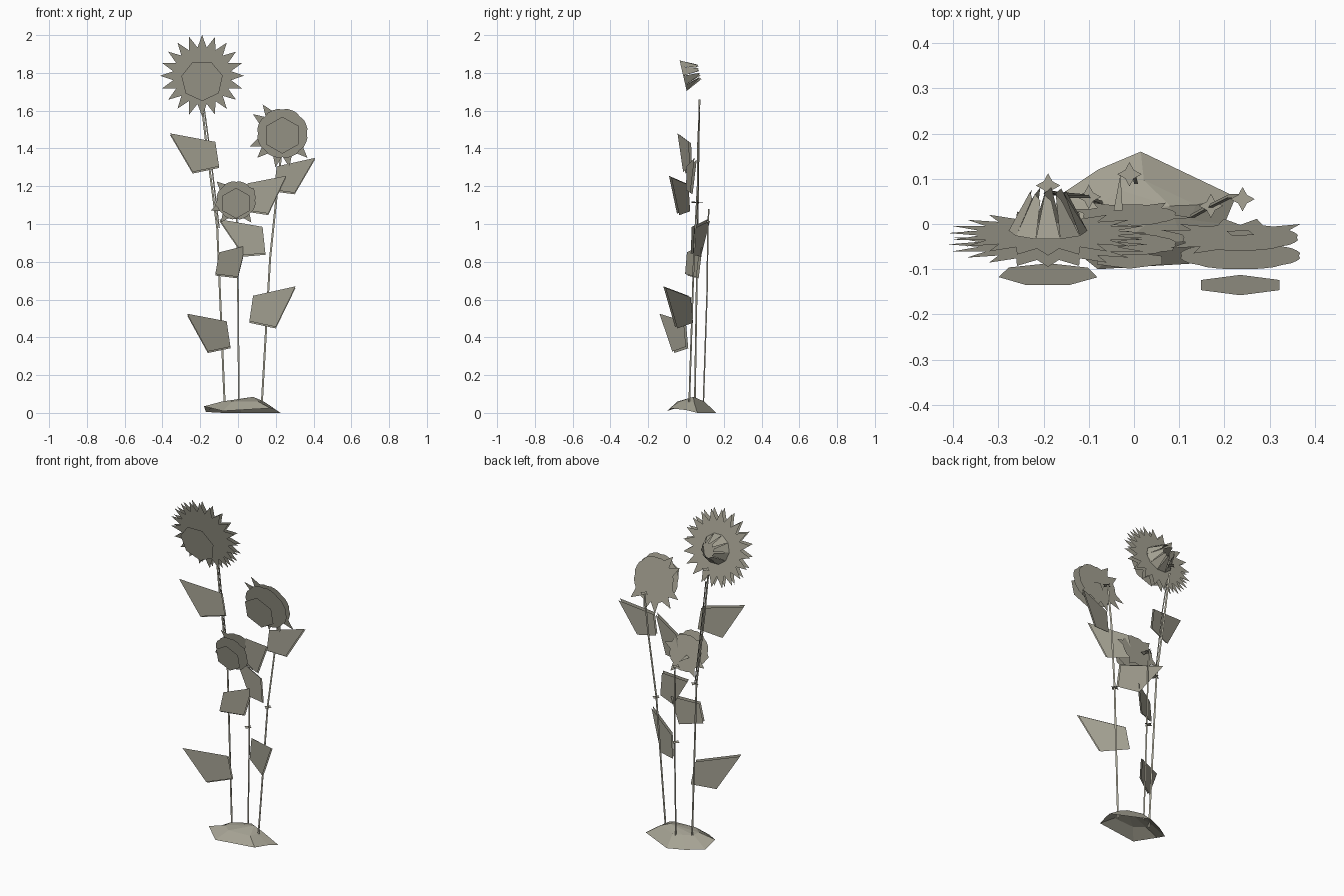
import bpy, bmesh
from math import sin, cos, pi, radians
from mathutils import Vector

cube = bpy.data.objects.get("Cube")
if cube:
    bpy.data.objects.remove(cube, do_unlink=True)

# One dull grey-olive colour for the whole plant
grey = bpy.data.materials.new("olive_grey")
grey.use_nodes = True
colour = (0.38, 0.365, 0.295, 1)
grey.diffuse_color = colour
grey.node_tree.nodes["Principled BSDF"].inputs["Base Color"].default_value = colour

TILT = radians(13)
UP = Vector((0, -sin(TILT), cos(TILT)))
BACK = Vector((0, cos(TILT), sin(TILT)))


def make(name, points, faces):
    bm = bmesh.new()
    verts = [bm.verts.new(p) for p in points]
    for f in faces:
        bm.faces.new([verts[i] for i in f])
    mesh = bpy.data.meshes.new(name)
    bm.to_mesh(mesh)
    bm.free()
    mesh.materials.append(grey)
    obj = bpy.data.objects.new(name, mesh)
    bpy.context.collection.objects.link(obj)


def on_disc(centre, r, angle, depth=0):
    return Vector(centre) + Vector((r * cos(angle), 0, 0)) + UP * r * sin(angle) + BACK * depth


def disc(name, centre, radii, turn=0.0):
    """Flat, tilted outline with one radius per corner."""
    n = len(radii)
    pts = [on_disc(centre, r, 2 * pi * i / n + turn) for i, r in enumerate(radii)]
    pts.append(Vector(centre))
    make(name, pts, [(n, (i + 1) % n, i) for i in range(n)])


def scallop(r, tips, r_tip, n=32):
    return [r_tip if i in tips else r * (0.96 if i % 4 == 0 else 1) for i in range(n)]


def calyx(name, centre, r, r_tip, depth, n):
    """Ring of sepals leaning inward behind the head."""
    pts, faces = [], []
    for i in range(n):
        a, step = 2 * pi * i / n, 2 * pi / n
        pts += [on_disc(centre, r, a), on_disc(centre, r, a + step),
                on_disc(centre, r_tip, a + step * 0.8, depth),
                on_disc(centre, r_tip, a + step * 0.2, depth * 0.85)]
        faces.append(tuple(range(4 * i, 4 * i + 4)))
    make(name, pts, faces)


def stem(name, path, r):
    """Three-sided thin stalk."""
    pts, faces = [], []
    for p in path:
        pts += [Vector(p) + Vector((r * cos(a), r * sin(a), 0))
                for a in (pi / 2, pi / 2 + 2 * pi / 3, pi / 2 + 4 * pi / 3)]
    for k in range(len(path) - 1):
        for j in range(3):
            a, b = 3 * k + j, 3 * k + (j + 1) % 3
            faces.append((a, b, b + 3, a + 3))
    make(name, pts, faces)


def leaf(name, tip_y, inner_y, outline):
    """Two upright sheets close together; y runs evenly from tip to stalk side."""
    x0, x1 = outline[0][0], outline[2][0]
    front = [Vector((x, tip_y + (inner_y - tip_y) * (x - x0) / (x1 - x0), z))
             for x, z in outline]
    back = [p + Vector((0, 0.012, -0.008)) for p in front]
    make(name, front + back, [(0, 1, 2, 3), (7, 6, 5, 4)])


def node_star(name, centre, r):
    pts = [Vector(centre) + Vector((cos(k * pi / 4), sin(k * pi / 4), 0))
           * (r if k % 2 == 0 else r * 0.5) for k in range(8)]
    make(name, pts, [tuple(range(8))])


# Earth mound, open underneath, with an uneven rim
rim = [(-0.18, -0.02, 0.035), (-0.08, -0.1, 0.01), (0.17, -0.085, 0.025), (0.2, 0, 0.015),
       (0.225, 0.06, 0), (0.015, 0.16, 0), (-0.08, 0.12, 0), (-0.17, 0.06, 0.005)]
n = len(rim)
pts = list(rim)
pts += [(0.03 + (x - 0.03) * 0.55, 0.02 + (y - 0.02) * 0.55, 0.06) for x, y, z in rim]
pts.append((0.08, 0.04, 0.085))
faces = [(i, (i + 1) % n, n + (i + 1) % n, n + i) for i in range(n)]
faces += [(n + i, n + (i + 1) % n, 2 * n) for i in range(n)]
make("mound", pts, faces)

# Tall flower head: two rows of pointed petals, seed plate, sepals
spikes = [0.222 if i % 2 == 0 else 0.155 for i in range(40)]
for label, y in (("front", -0.045), ("back", -0.02)):
    disc("tall_petals_" + label, (-0.19, y, 1.785), spikes, pi / 2)
disc("tall_seed_plate", (-0.19, -0.112, 1.76), [0.112] * 7, radians(65))
calyx("tall_sepals", (-0.19, -0.015, 1.785), 0.087, 0.04, 0.09, 10)

# Middle flower head
disc("middle_petals_front", (0.235, -0.07, 1.48), scallop(0.135, (), 0))
disc("middle_petals_back", (0.235, -0.03, 1.48),
     scallop(0.13, (11, 13, 18, 20, 23, 25, 28), 0.188))
disc("middle_seed_plate", (0.235, -0.135, 1.47), [0.1] * 6, pi / 2)
disc("middle_back_plate", (0.235, -0.02, 1.46), [0.035] * 4, radians(30))

# Small flower head
disc("small_petals_front", (-0.01, -0.045, 1.125), scallop(0.105, (3, 17), 0.115))
disc("small_petals_back", (-0.01, 0.02, 1.125),
     scallop(0.105, (1, 12, 18, 21, 27), 0.145))
disc("small_seed_plate", (-0.01, -0.08, 1.11), [0.083] * 6, pi / 2)
make("small_sepal", [(-0.045, 0.03, 1.11), (-0.025, 0.03, 1.12), (-0.03, 0.11, 1.11)],
     [(0, 1, 2)])

# Stalks
stem("tall_stem", [(-0.07, 0.045, 0.03), (-0.11, 0.06, 0.98), (-0.165, 0.065, 1.4),
                   (-0.195, 0.07, 1.66)], 0.006)
stem("tall_stem_branch", [(-0.1, 0.06, 0.98), (-0.15, 0.06, 1.4), (-0.18, 0.07, 1.62)], 0.004)
stem("middle_stem", [(0.125, 0.015, 0.03), (0.17, 0.04, 0.82), (0.21, 0.06, 1.2),
                     (0.235, 0.06, 1.43)], 0.006)
stem("small_stem", [(0.005, 0.09, 0.03), (0, 0.11, 0.63), (-0.005, 0.115, 1.0),
                    (-0.01, 0.12, 1.08)], 0.005)
for i, (x, y, z) in enumerate([(-0.01, 0.11, 0.625), (0.17, 0.04, 0.82),
                               (0.24, 0.055, 1.43), (-0.1, 0.06, 0.98),
                               (-0.01, 0.11, 1.08), (-0.19, 0.085, 1.7)]):
    node_star("stem_node_%d" % (i + 1), (x, y, z), 0.027)

# Leaves: tip, upper inner, lower inner, lower outer corner
leaf("leaf_low_right", -0.14, 0, [(-0.27, 0.525), (-0.06, 0.485), (-0.04, 0.35), (-0.16, 0.325)])
leaf("leaf_low_left", -0.12, 0.025, [(0.305, 0.67), (0.08, 0.62), (0.06, 0.485), (0.2, 0.455)])
leaf("leaf_high_right", -0.045, 0.02, [(-0.36, 1.48), (-0.12, 1.435), (-0.1, 1.305), (-0.24, 1.275)])
leaf("leaf_high_left", 0.045, 0, [(0.408, 1.35), (0.205, 1.305), (0.19, 1.18), (0.3, 1.165)])
leaf("leaf_upper_middle", -0.09, 0.01, [(0.255, 1.255), (0.05, 1.215), (0.03, 1.075), (0.16, 1.055)])
leaf("leaf_centre_upper", 0.115, 0.025, [(-0.1, 1.025), (0.13, 0.985), (0.145, 0.845), (0.03, 0.835)])
leaf("leaf_centre_lower", 0.075, -0.005, [(0.04, 0.885), (-0.1, 0.85), (-0.12, 0.735), (0.0, 0.72)])
